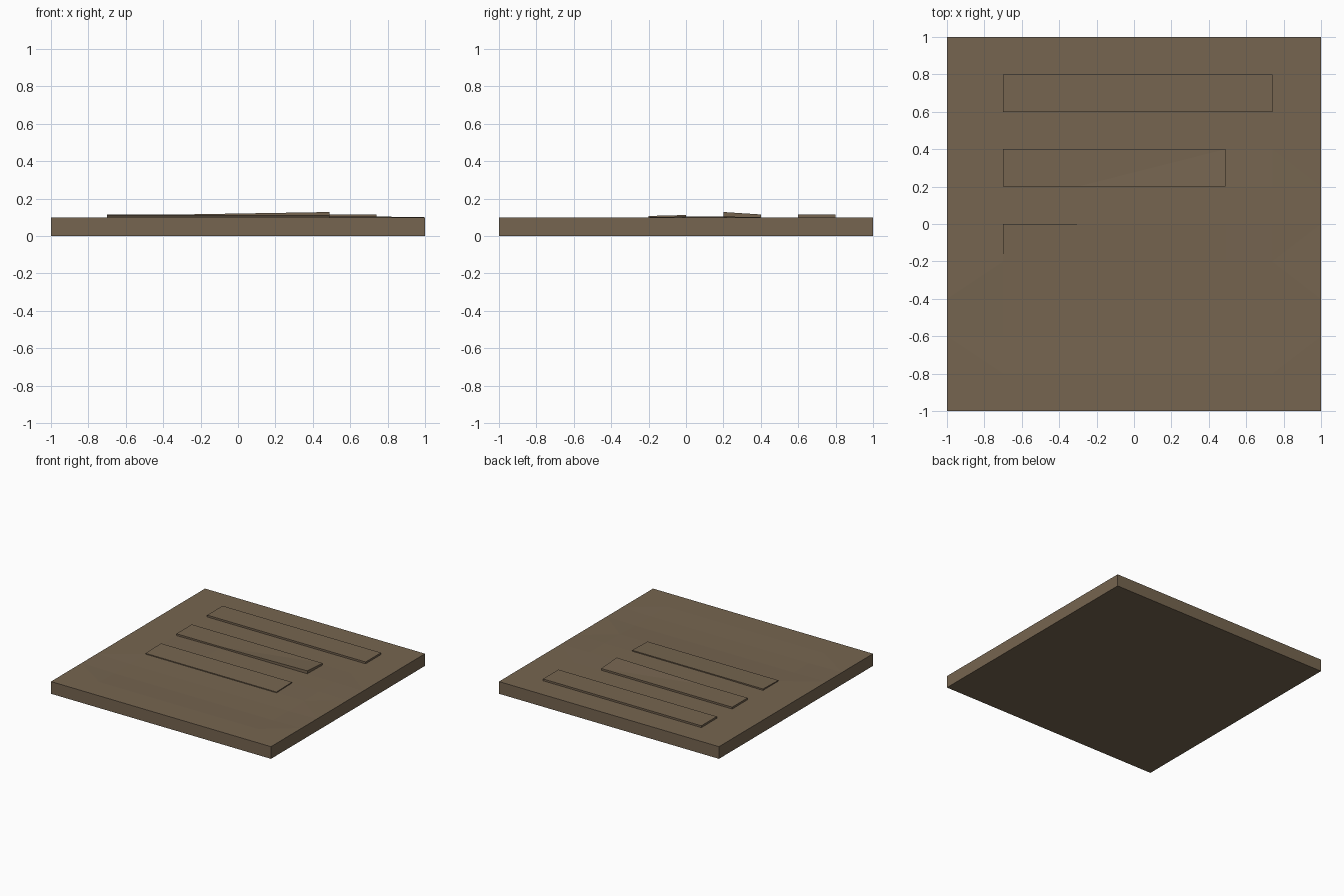
import bpy
import bmesh

if "Cube" in bpy.data.objects:
    bpy.data.objects.remove(bpy.data.objects["Cube"])

soil = bpy.data.materials.new("soil brown")
soil.diffuse_color = (0.18, 0.13, 0.08, 1)
soil.use_nodes = True
soil.node_tree.nodes["Principled BSDF"].inputs["Base Color"].default_value = soil.diffuse_color

XS = [-1, -0.7, -0.3, 0.49, 0.74, 1]
YS = [round(-1 + 0.2 * i, 2) for i in range(11)]


def ground_height(x, y):
    # level rim, slight rise between middle beds, slight dip near the front bed
    if abs(x) == 1 or abs(y) == 1:
        return 0.1
    if y in (-0.6, -0.4):
        return 0.094
    if y in (0.0, 0.2) and x > -0.7:
        return 0.104
    return 0.1


# Gently uneven top surface
bm = bmesh.new()
grid = [[bm.verts.new((x, y, ground_height(x, y))) for x in XS] for y in YS]
for j in range(len(YS) - 1):
    for i in range(len(XS) - 1):
        bm.faces.new((grid[j][i], grid[j][i + 1],
                      grid[j + 1][i + 1], grid[j + 1][i]))

# Skirt and underside of the slab
rim = [e for e in bm.edges if e.is_boundary]
out = bmesh.ops.extrude_edge_only(bm, edges=rim)["geom"]
for v in out:
    if isinstance(v, bmesh.types.BMVert):
        v.co.z = 0
bottom = [e for e in bm.edges if e.is_boundary]
bmesh.ops.edgeloop_fill(bm, edges=bottom)
bmesh.ops.recalc_face_normals(bm, faces=bm.faces)


def bed(x0, x1, y0, top):
    """Raise or sink one rectangular furrow bed of depth 0.2."""
    faces = []
    for f in bm.faces:
        c = f.calc_center_median()
        if f.normal.z > 0.5 and x0 < c.x < x1 and y0 < c.y < y0 + 0.2:
            faces.append(f)
    out = bmesh.ops.extrude_face_region(bm, geom=faces)["geom"]
    for v in out:
        if isinstance(v, bmesh.types.BMVert):
            v.co.z = top(v.co.x, v.co.y)
    bm.normal_update()


# Four beds, from back to front
bm.normal_update()
bed(-0.7, 0.74, 0.6, lambda x, y: 0.115)
bed(-0.7, 0.49, 0.2,
    lambda x, y: 0.115 + (0.013 if x > 0.4 and y < 0.3 else 0))
bed(-0.7, 0.49, -0.2, lambda x, y: 0.107 if y < -0.1 else 0.112)
bed(-0.3, 0.49, -0.6, lambda x, y: 0.08 if y < -0.5 else 0.088)

bmesh.ops.triangulate(bm, faces=[f for f in bm.faces if f.normal.z > 0.5])
mesh = bpy.data.meshes.new("furrowed_soil_tile")
bm.to_mesh(mesh)
bm.free()
mesh.materials.append(soil)
tile = bpy.data.objects.new("furrowed_soil_tile", mesh)
bpy.context.collection.objects.link(tile)
